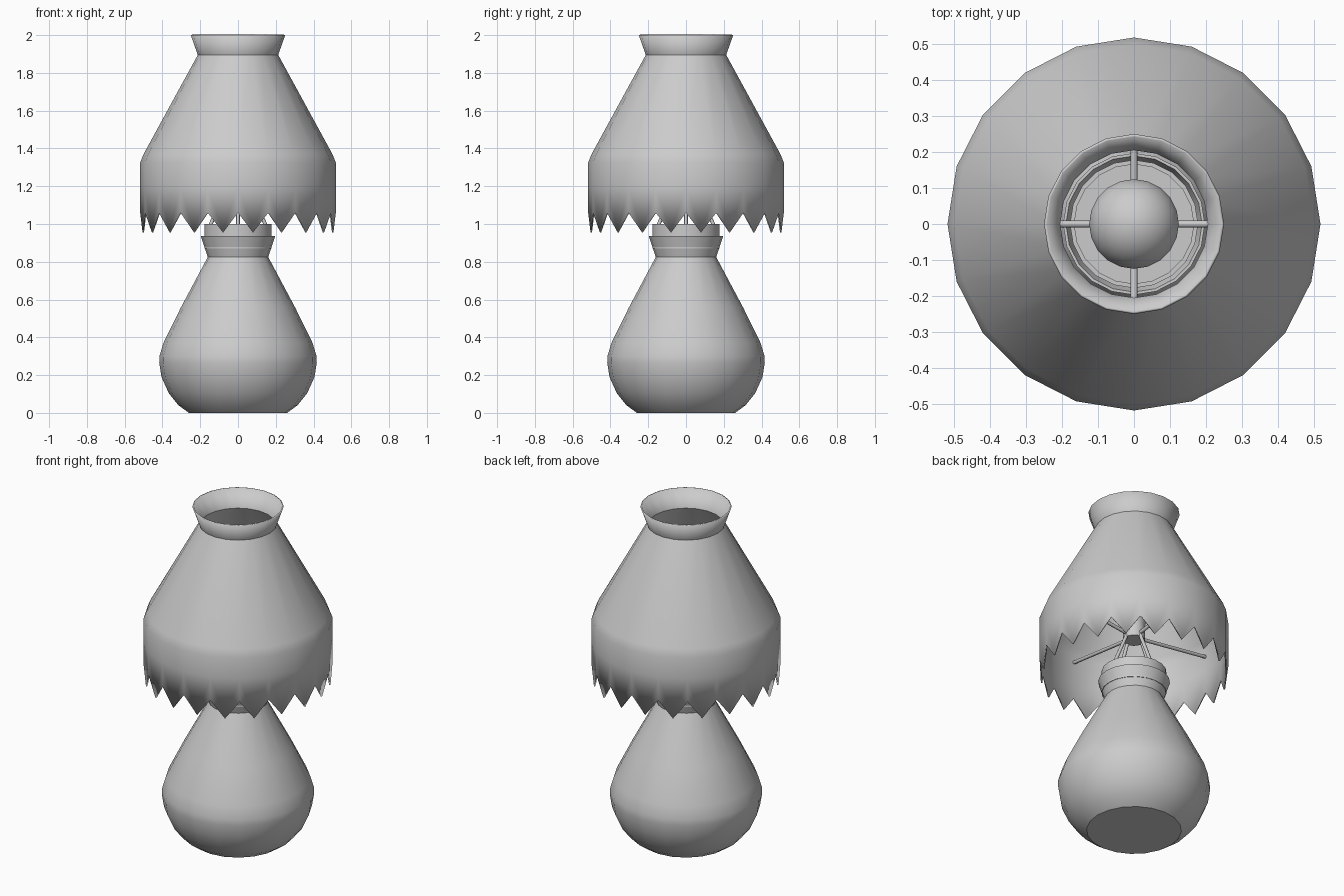
import bpy, bmesh, math
from mathutils import Vector

if "Cube" in bpy.data.objects:
    bpy.data.objects.remove(bpy.data.objects["Cube"])

SIDES = 20


def finish(name, bm, angle=35):
    mesh = bpy.data.meshes.new(name)
    bm.to_mesh(mesh)
    bm.free()
    ob = bpy.data.objects.new(name, mesh)
    bpy.context.collection.objects.link(ob)
    bpy.ops.object.select_all(action='DESELECT')
    ob.select_set(True)
    bpy.context.view_layer.objects.active = ob
    bpy.ops.object.shade_smooth_by_angle(angle=math.radians(angle))
    return ob


def ring(bm, r, z, n=SIDES, turn=0.0):
    step = 2 * math.pi / n
    return [bm.verts.new((r * math.cos((k + turn) * step),
                          r * math.sin((k + turn) * step), z)) for k in range(n)]


def lathe(bm, profile, cap_bottom=False, cap_top=False):
    rings = [ring(bm, r, z) for r, z in profile]
    for a, b in zip(rings, rings[1:]):
        for k in range(SIDES):
            j = (k + 1) % SIDES
            bm.faces.new((a[k], a[j], b[j], b[k]))
    if cap_bottom:
        bm.faces.new(rings[0][::-1])
    if cap_top:
        bm.faces.new(rings[-1])
    return rings


def rod(name, p, q, radius):
    p, q = Vector(p), Vector(q)
    bm = bmesh.new()
    bmesh.ops.create_cone(bm, cap_ends=True, segments=8, radius1=radius,
                          radius2=radius, depth=(q - p).length)
    rot = (q - p).to_track_quat('Z', 'Y').to_matrix().to_4x4()
    bmesh.ops.transform(bm, matrix=rot, verts=bm.verts)
    bmesh.ops.translate(bm, vec=(p + q) / 2, verts=bm.verts)
    return finish(name, bm, 50)


# Pear-shaped base with a flared collar
bm = bmesh.new()
lathe(bm, [(0.26, 0), (0.315, 0.04), (0.367, 0.105), (0.405, 0.19), (0.417, 0.265),
           (0.416, 0.30), (0.395, 0.37), (0.304, 0.555), (0.16, 0.825),
           (0.197, 0.937), (0.189, 0.937), (0.172, 0.88)],
      cap_bottom=True, cap_top=True)
finish("lamp_base", bm)

# Stepped cap sitting in the collar
bm = bmesh.new()
lathe(bm, [(0.178, 0.87), (0.178, 1.0), (0.166, 1.0), (0.166, 0.99)],
      cap_bottom=True, cap_top=True)
finish("base_cap", bm)

# Lampshade: cone with flared top and one tooth per side along the hem
bm = bmesh.new()
rings = lathe(bm, [(0.518, 1.2), (0.518, 1.325), (0.50, 1.37), (0.213, 1.895), (0.25, 2.0)])
upper = rings[0]
valleys = ring(bm, 0.518, 1.06)
tips = ring(bm, 0.518 * math.cos(math.pi / SIDES), 0.955, turn=0.5)
for k in range(SIDES):
    j = (k + 1) % SIDES
    bm.faces.new((valleys[k], tips[k], valleys[j], upper[j], upper[k]))
shade = finish("lampshade", bm)
solid = shade.modifiers.new("thickness", 'SOLIDIFY')
solid.thickness = 0.008
solid.offset = -1

# Socket and bulb
bm = bmesh.new()
lathe(bm, [(0.06, 1.20), (0.06, 1.29)], cap_bottom=True, cap_top=True)
finish("bulb_socket", bm)
bm = bmesh.new()
bulb = [(0.055, 1.27), (0.065, 1.31), (0.09, 1.35)]
bulb += [(0.125 * math.cos(math.radians(a)), 1.43 + 0.125 * math.sin(math.radians(a)))
         for a in range(-25, 86, 10)]
lathe(bm, bulb, cap_bottom=True, cap_top=True)
finish("light_bulb", bm)

# Slanted legs under the socket and spokes carrying the shade
for k in range(4):
    c, s = round(math.cos(k * math.pi / 2)), round(math.sin(k * math.pi / 2))
    rod(f"socket_leg_{k + 1}", (0.15 * c, 0.15 * s, 0.985), (0.05 * c, 0.05 * s, 1.22), 0.01)
    rod(f"shade_spoke_{k + 1}", (0.04 * c, 0.04 * s, 1.225), (0.512 * c, 0.512 * s, 1.285), 0.01)
